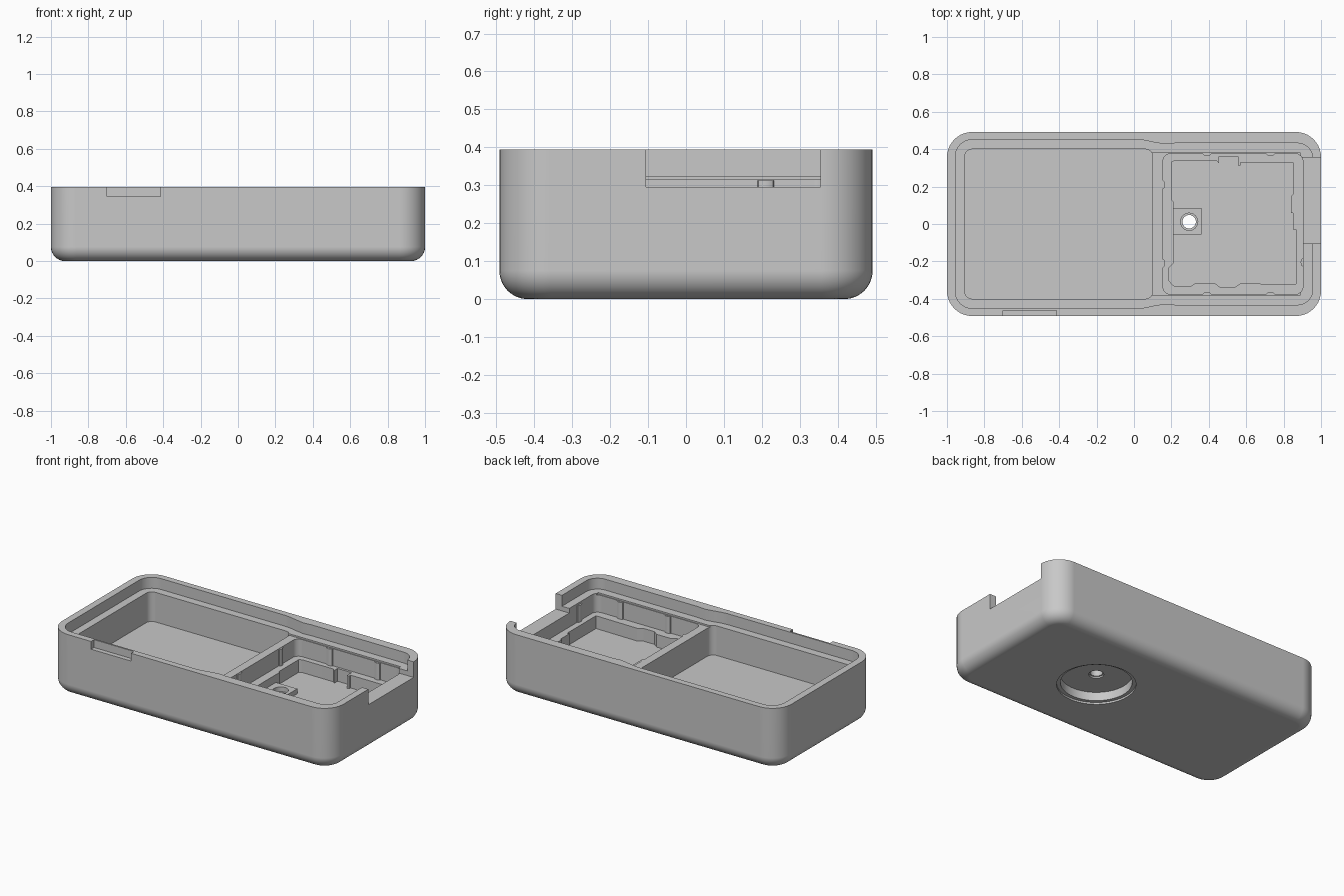
import bpy, bmesh
from math import sin, cos, pi, radians

if "Cube" in bpy.data.objects:
    bpy.data.objects.remove(bpy.data.objects["Cube"], do_unlink=True)

grey = bpy.data.materials.new("light grey")
grey.use_nodes = True
shade = (0.58, 0.58, 0.58, 1)
grey.diffuse_color = shade
grey.node_tree.nodes["Principled BSDF"].inputs["Base Color"].default_value = shade


def arc(cx, cy, r, start, end, n=10):
    step = radians(end - start) / n
    return [(cx + r * cos(radians(start) + i * step),
             cy + r * sin(radians(start) + i * step)) for i in range(n + 1)]


def rounded(x0, x1, y0, y1, r):
    return (arc(x1 - r, y1 - r, r, 0, 90) + arc(x0 + r, y1 - r, r, 90, 180) +
            arc(x0 + r, y0 + r, r, 180, 270) + arc(x1 - r, y0 + r, r, 270, 360))


def box(x0, x1, y0, y1):
    return [(x0, y0), (x1, y0), (x1, y1), (x0, y1)]


def circle(cx, cy, r, n=64):
    return arc(cx, cy, r, 0, 360, n)[:-1]


def loft(name, layers):
    """Stack matching outlines, given as (points, z), into a closed solid."""
    bm = bmesh.new()
    rings = [[bm.verts.new((x, y, z)) for x, y in pts] for pts, z in layers]
    bm.faces.new(rings[0][::-1])
    bm.faces.new(rings[-1])
    for a, b in zip(rings, rings[1:]):
        for i in range(len(a)):
            j = (i + 1) % len(a)
            bm.faces.new((a[i], a[j], b[j], b[i]))
    bmesh.ops.recalc_face_normals(bm, faces=bm.faces[:])
    mesh = bpy.data.meshes.new(name)
    bm.to_mesh(mesh)
    bm.free()
    mesh.materials.append(grey)
    ob = bpy.data.objects.new(name, mesh)
    bpy.context.collection.objects.link(ob)
    return ob


def combine(target, tool, operation):
    mod = target.modifiers.new(tool.name, 'BOOLEAN')
    mod.operation, mod.solver, mod.object = operation, 'EXACT', tool
    bpy.context.view_layer.objects.active = target
    bpy.ops.object.modifier_apply(modifier=mod.name)
    bpy.data.objects.remove(tool, do_unlink=True)


def cut(name, outline, z0, z1=0.5):
    combine(case, loft(name, [(outline, z0), (outline, z1)]), 'DIFFERENCE')


# Outer case: rounded block with a filleted bottom edge
HEIGHT, FILLET, HALF_Y = 0.395, 0.075, 0.492
layers = []
for i in range(9):
    t = i / 8 * pi / 2
    d = FILLET * (1 - sin(t))
    layers.append((rounded(-1 + d, 1 - d, -HALF_Y + d, HALF_Y - d, 0.135 - d),
                   FILLET * (1 - cos(t))))
layers.append((rounded(-1, 1, -HALF_Y, HALF_Y, 0.135), HEIGHT))
case = loft("case", layers)

# Lid recess, slightly narrower at the right end
half = (arc(0.875, 0.352, 0.08, 0, 90) +
        [(0.22, 0.432), (0.165, 0.427), (0.1, 0.438), (0.06, 0.447), (0.02, 0.451)] +
        arc(-0.865, 0.361, 0.09, 90, 180))
cut("lid_recess", half + [(x, -y) for x, y in reversed(half)], 0.325)

# Large left pocket, lowered divider and right pocket
cut("large_pocket", rounded(-0.905, 0.1, -0.4, 0.4, 0.04), 0.135)
cut("divider_step", box(0.08, 0.89, -0.38, 0.38), 0.315)
cut("small_pocket", rounded(0.155, 0.903, -0.375, 0.375, 0.04), 0.205)

# Stepped component well in the floor of the right pocket
well = [(0.2, 0.33), (0.2, 0.13), (0.21, 0.12), (0.21, -0.21), (0.185, -0.235),
        (0.185, -0.3), (0.21, -0.33), (0.3, -0.335), (0.33, -0.315),
        (0.43, -0.315), (0.46, -0.338), (0.54, -0.338), (0.57, -0.318),
        (0.865, -0.322), (0.865, -0.03), (0.85, -0.03), (0.85, 0.06),
        (0.84, 0.06), (0.84, 0.15), (0.85, 0.16), (0.85, 0.328), (0.57, 0.328),
        (0.57, 0.313), (0.555, 0.313), (0.555, 0.36), (0.455, 0.36),
        (0.455, 0.325), (0.44, 0.34), (0.22, 0.34)]
cut("component_well", well, 0.123)

# Boss with a stepped hole, and the round seat under the case
HX, HY = 0.295, 0.012
boss = box(0.205, 0.362, -0.055, 0.085)
combine(case, loft("boss", [(boss, 0.1), (boss, 0.155)]), 'UNION')
cut("seat_rim", circle(HX, HY, 0.23), -0.1, 0.012)
cut("seat", circle(HX, HY, 0.208), -0.1, 0.067)
cut("hole", circle(HX, HY, 0.036, 32), -0.1)
cut("hole_top", circle(HX, HY, 0.046, 32), 0.125)
cut("hole_bottom", circle(HX, HY, 0.044, 32), -0.1, 0.077)

# Cable notch in the right end and finger slot in the front
cut("cable_notch", box(0.88, 1.1, -0.105, 0.355), 0.295)
cut("finger_slot", box(-0.7, -0.415, -0.6, -0.462), 0.345)

# Small retaining ribs on the right pocket walls
ribs = [(x, s * 0.375, 0.022, 0.012) for x in (0.39, 0.73) for s in (-1, 1)]
ribs += [(0.155, s * 0.21, 0.012, 0.022) for s in (-1, 1)] + [(0.903, -0.205, 0.012, 0.022)]
for x, y, rx, ry in ribs:
    outline = [(x + rx * a, y + ry * b) for a, b in circle(0, 0, 1, 12)]
    combine(case, loft("rib", [(outline, 0.19), (outline, 0.313)]), 'UNION')

# Smooth the curved faces, keep the edges crisp and the flats flat
bpy.ops.object.select_all(action='DESELECT')
case.select_set(True)
bpy.context.view_layer.objects.active = case
bpy.ops.object.shade_smooth_by_angle(angle=radians(30))
flats = case.modifiers.new("flat_faces", 'WEIGHTED_NORMAL')
flats.keep_sharp = True
